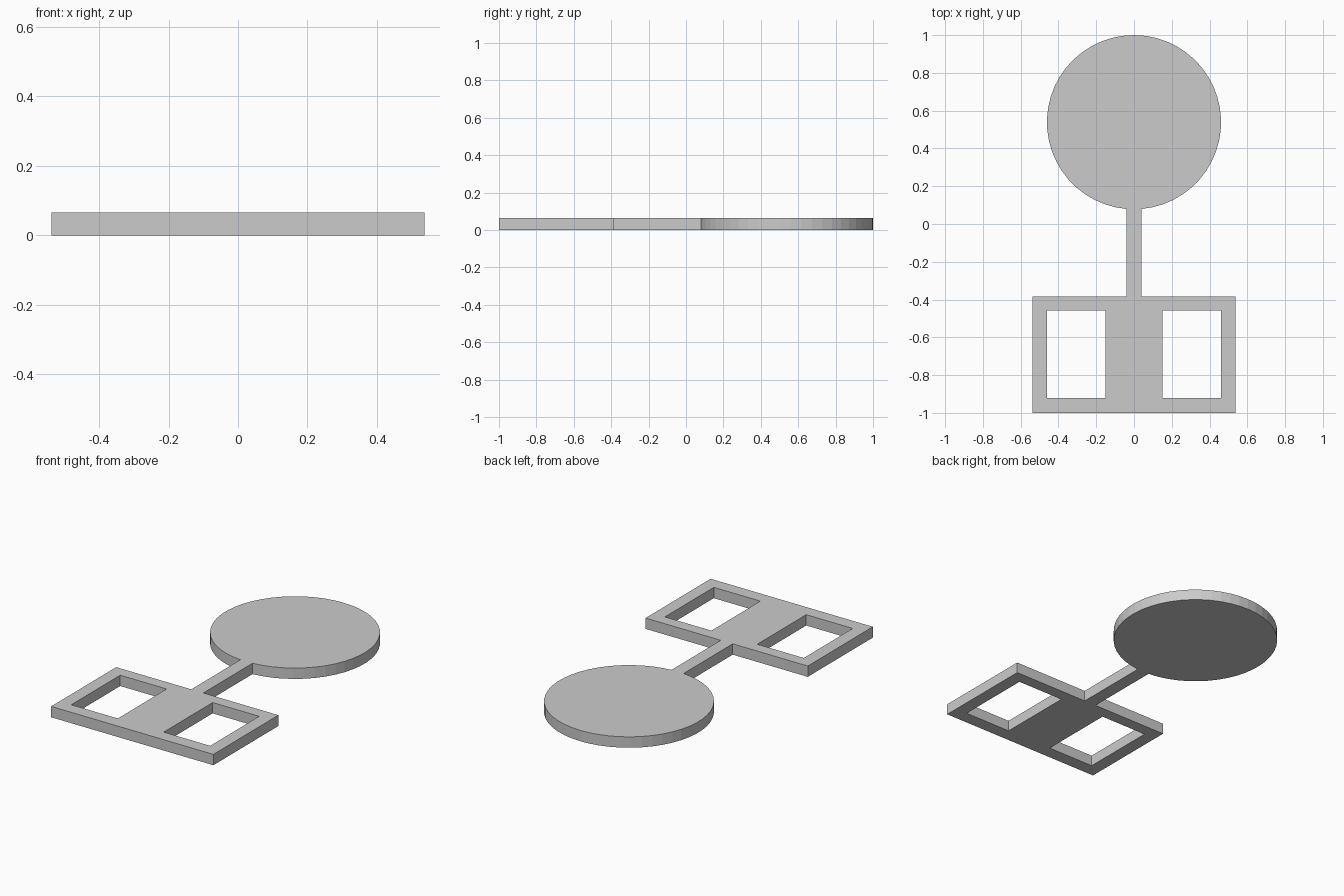
import bpy
import math

if "Cube" in bpy.data.objects:
    bpy.data.objects.remove(bpy.data.objects["Cube"])

T = 0.065               # plate thickness
R, CY = 0.461, 0.539    # disc radius and centre
STEM = 0.04             # half width of the stem
W, TOP = 0.537, -0.385  # frame half width and upper edge
SIDES = 48

# Outer outline: disc arc, stem and rectangular frame in one loop
gap = math.asin(STEM / R)
start = -math.pi / 2 + gap
sweep = 2 * math.pi - 2 * gap
outline = [(R * math.cos(start + sweep * i / SIDES),
            CY + R * math.sin(start + sweep * i / SIDES)) for i in range(SIDES + 1)]
outline += [(-STEM, TOP), (-W, TOP), (-W, -1), (W, -1), (W, TOP), (STEM, TOP)]

# Two mirrored windows in the frame
windows = [[(s * 0.46, -0.92), (s * 0.152, -0.92),
            (s * 0.152, -0.457), (s * 0.46, -0.457)] for s in (-1, 1)]

# Filled 2D profile, extruded to plate thickness
curve = bpy.data.curves.new("flat_plate", 'CURVE')
curve.dimensions = '2D'
curve.fill_mode = 'BOTH'
curve.extrude = T / 2
for loop in [outline] + windows:
    spline = curve.splines.new('POLY')
    spline.points.add(len(loop) - 1)
    for point, (x, y) in zip(spline.points, loop):
        point.co = (x, y, 0, 1)
    spline.use_cyclic_u = True
    spline.use_smooth = False

plate = bpy.data.objects.new("flat_plate", curve)
plate.location.z = T / 2
bpy.context.collection.objects.link(plate)

# Convert to a clean, welded, flat-shaded mesh
bpy.context.view_layer.objects.active = plate
plate.select_set(True)
bpy.ops.object.convert(target='MESH')
plate = bpy.context.object
bpy.ops.object.mode_set(mode='EDIT')
bpy.ops.mesh.select_all(action='SELECT')
bpy.ops.mesh.remove_doubles(threshold=0.0001)
bpy.ops.mesh.normals_make_consistent(inside=False)
bpy.ops.object.mode_set(mode='OBJECT')
bpy.ops.object.shade_flat()
